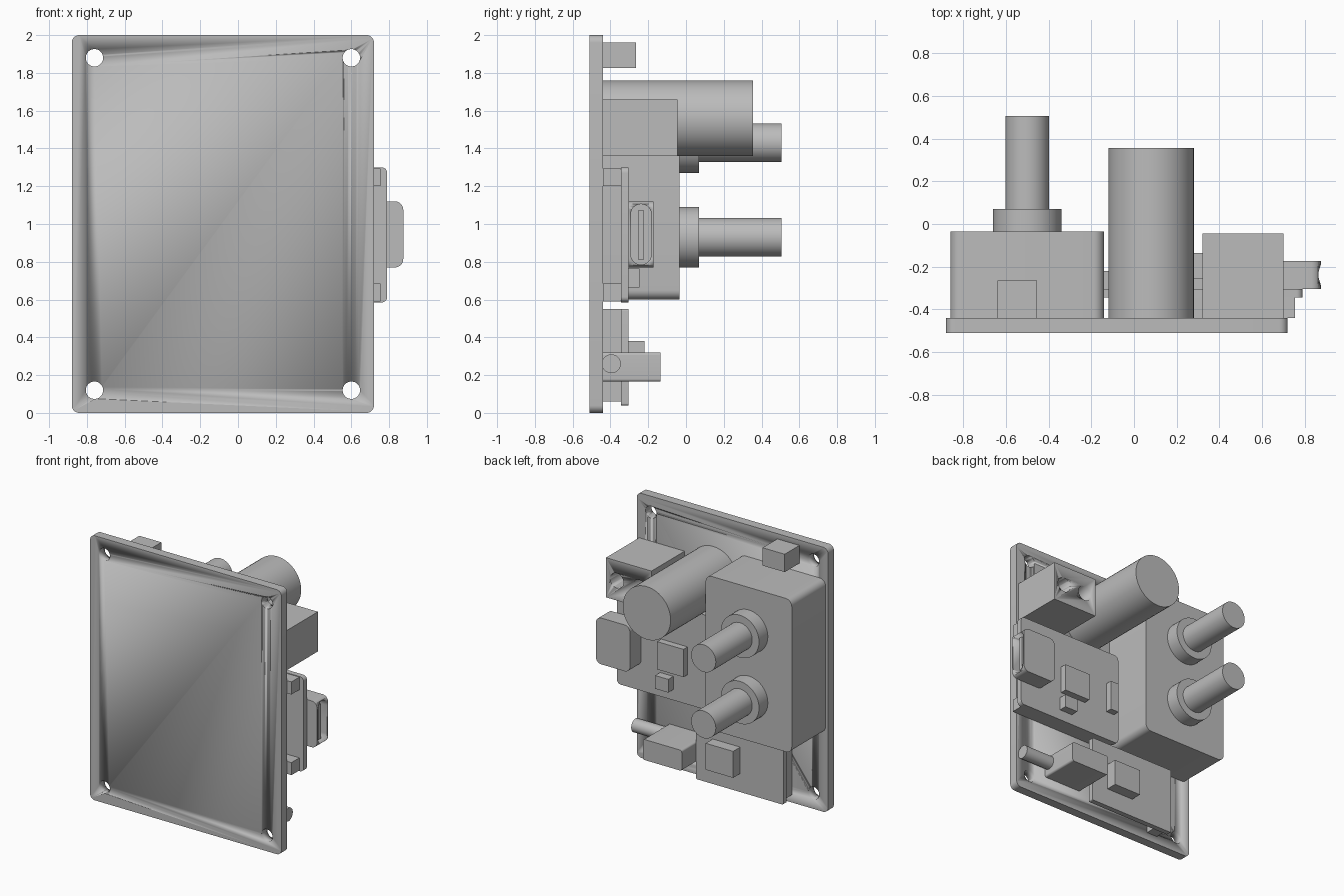
import bpy, bmesh, math
from mathutils import Matrix, Vector

cube = bpy.data.objects.get("Cube")
if cube:
    bpy.data.objects.remove(cube, do_unlink=True)

grey = bpy.data.materials.new("plain grey")
grey.use_nodes = True
colour = (0.5, 0.5, 0.5, 1)
grey.diffuse_color = colour
grey.node_tree.nodes["Principled BSDF"].inputs["Base Color"].default_value = colour


def finish(name, bm):
    mesh = bpy.data.meshes.new(name)
    bm.to_mesh(mesh)
    bm.free()
    mesh.materials.append(grey)
    obj = bpy.data.objects.new(name, mesh)
    bpy.context.collection.objects.link(obj)
    bpy.ops.object.select_all(action="DESELECT")
    obj.select_set(True)
    bpy.context.view_layer.objects.active = obj
    bpy.ops.object.shade_smooth_by_angle(angle=math.radians(30))
    return obj


def box(name, x, y, z, radius=0, axis=1):
    """Box from ranges; edges along the axis are rounded."""
    lo, hi = Vector((x[0], y[0], z[0])), Vector((x[1], y[1], z[1]))
    bm = bmesh.new()
    bmesh.ops.create_cube(bm, size=1)
    for v in bm.verts:
        v.co = (lo + hi) / 2 + v.co * (hi - lo)
    if radius:
        edges = [e for e in bm.edges
                 if abs((e.verts[0].co - e.verts[1].co).normalized()[axis]) > 0.9]
        bmesh.ops.bevel(bm, geom=edges, offset=radius, segments=8, profile=0.5,
                        affect="EDGES", clamp_overlap=True)
    return finish(name, bm)


def rod(name, centre, radius, span, axis="Y"):
    """Cylinder along y with an (x, z) centre, or along x with a (y, z) centre."""
    mid = sum(span) / 2
    if axis == "Y":
        place = Matrix.Translation((centre[0], mid, centre[1])) @ Matrix.Rotation(math.pi / 2, 4, "X")
    else:
        place = Matrix.Translation((mid, centre[0], centre[1])) @ Matrix.Rotation(math.pi / 2, 4, "Y")
    bm = bmesh.new()
    bmesh.ops.create_cone(bm, cap_ends=True, segments=48, radius1=radius, radius2=radius,
                          depth=span[1] - span[0], matrix=place)
    return finish(name, bm)


def cut(target, cutter):
    cutter.hide_render = True
    mod = target.modifiers.new("cut", "BOOLEAN")
    mod.operation = "DIFFERENCE"
    mod.solver = "EXACT"
    mod.object = cutter
    bpy.ops.object.select_all(action="DESELECT")
    bpy.context.view_layer.objects.active = target
    target.select_set(True)
    bpy.ops.object.modifier_apply(modifier=mod.name)
    bpy.data.objects.remove(cutter, do_unlink=True)


BACK = -0.44       # rear of the panel
BOARD = -0.305     # rear of the small boards
UNDER = -0.345     # panel side of the small boards

# Panel with four mounting holes
panel = box("panel", (-0.88, 0.72), (-0.51, BACK), (0, 2), 0.04)
for x in (-0.76, 0.6):
    for z in (0.12, 1.88):
        cut(panel, rod("hole_cutter", (x, z), 0.046, (-0.6, -0.3)))

# Dual control housing with two shafts
box("control_housing", (-0.86, -0.14), (BACK, -0.035), (0.6, 1.76), 0.05)
for label, z in (("lower", 0.93), ("upper", 1.43)):
    rod(label + "_collar", (-0.5, z), 0.16, (-0.04, 0.07))
    rod(label + "_shaft", (-0.5, z), 0.103, (0.06, 0.505))

# Large capacitor and small top block
rod("capacitor", (0.08, 1.56), 0.2, (BACK, 0.355))
box("top_block", (-0.64, -0.455), (BACK, -0.265), (1.825, 1.96))

# Terminal block with two wire openings
terminal = box("terminal_block", (0.32, 0.7), (BACK, -0.045), (1.36, 1.66))
for x in (0.42, 0.61):
    cut(terminal, rod("terminal_cutter", (x, 1.51), 0.056, (-0.2, 0.1)))

# Upper board on two rails
box("upper_board", (-0.11, 0.79), (UNDER, BOARD), (0.585, 1.3), 0.03)
for label, z in (("lower", (0.59, 0.685)), ("upper", (1.2, 1.295))):
    box(label + "_rail", (-0.08, 0.755), (BACK, UNDER), z)
box("main_chip", (0.2, 0.42), (BOARD, -0.255), (0.81, 1.02))
box("small_chip", (0.32, 0.43), (BOARD, -0.245), (0.665, 0.765))
box("edge_chip", (-0.07, 0), (BOARD, -0.255), (0.81, 1.04))

# Socket with oval opening and tongue
socket = box("socket", (0.59, 0.875), (BOARD, -0.173), (0.77, 1.12), 0.045)
cut(socket, box("socket_cutter", (0.74, 1), (-0.292, -0.184), (0.785, 1.105), 0.053, axis=0))
box("socket_tongue", (0.73, 0.85), (-0.252, -0.225), (0.81, 1.075))

# Lower board with its header and component
box("lower_board", (-0.6, 0.13), (UNDER, BOARD), (0.04, 0.55), 0.01)
box("lower_header", (-0.58, -0.49), (BACK, UNDER), (0.06, 0.55))
box("lower_component", (-0.24, -0.01), (BOARD, -0.22), (0.18, 0.38))

# Side jack with round barrel
box("jack_body", (0.13, 0.455), (BACK, -0.135), (0.165, 0.32), 0.015)
rod("jack_barrel", (-0.395, 0.26), 0.05, (0.44, 0.7), axis="X")
